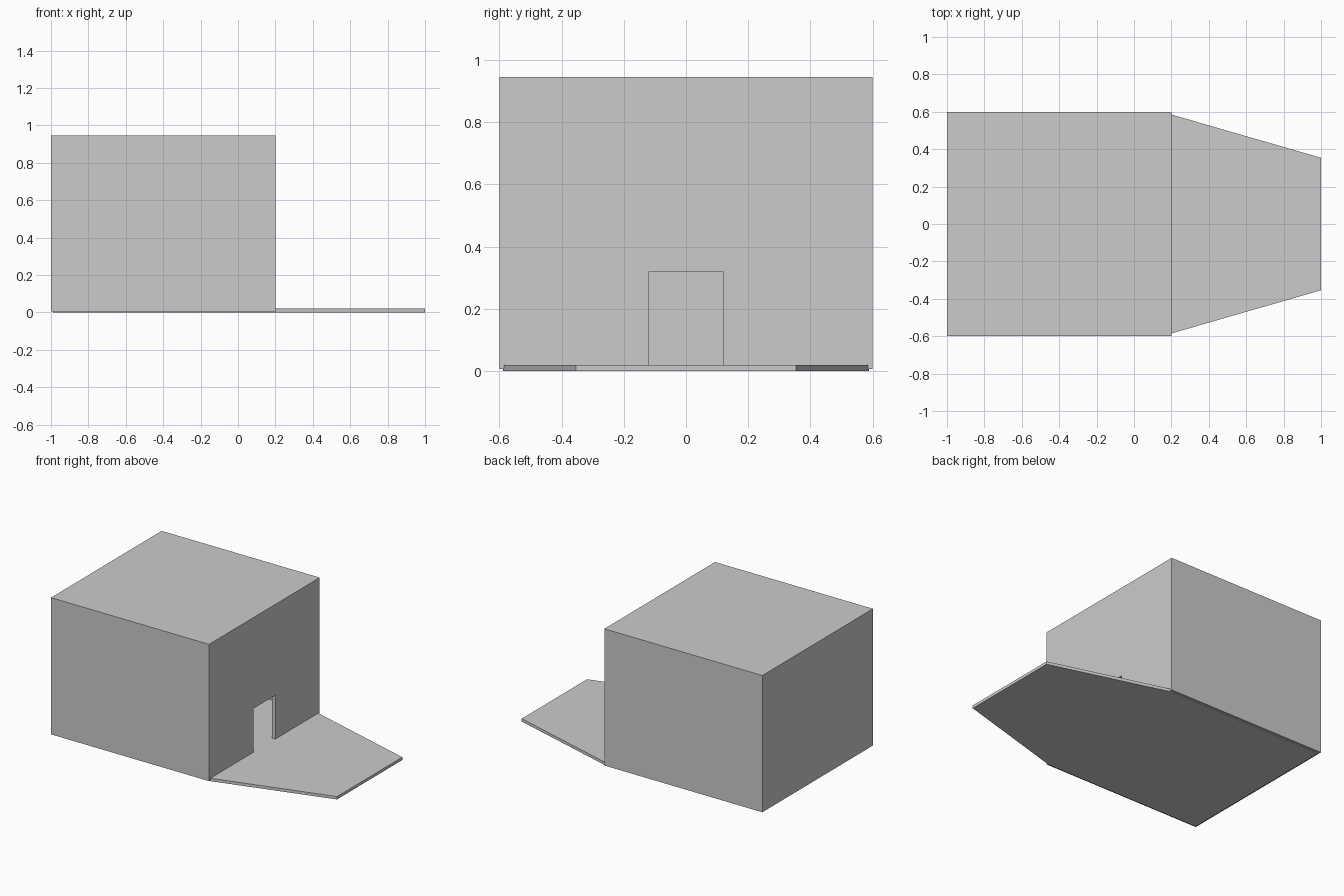
import bpy
import bmesh

cube = bpy.data.objects.get("Cube")
if cube:
    bpy.data.objects.remove(cube, do_unlink=True)

GREY = (0.6, 0.6, 0.6, 1.0)
grey = bpy.data.materials.new("plain grey")
grey.use_nodes = True
grey.diffuse_color = GREY
grey.node_tree.nodes["Principled BSDF"].inputs["Base Color"].default_value = GREY

WALL = 0.024       # wall thickness
FLOOR_TOP = 0.02


def prism(name, outline, z0, z1):
    """Extrude a flat outline from z0 up to z1."""
    bm = bmesh.new()
    face = bm.faces.new([bm.verts.new((x, y, z0)) for x, y in outline])
    top = bmesh.ops.extrude_face_region(bm, geom=[face])
    for v in top["geom"]:
        if isinstance(v, bmesh.types.BMVert):
            v.co.z = z1
    bmesh.ops.recalc_face_normals(bm, faces=bm.faces)
    mesh = bpy.data.meshes.new(name)
    bm.to_mesh(mesh)
    bm.free()
    mesh.materials.append(grey)
    obj = bpy.data.objects.new(name, mesh)
    bpy.context.collection.objects.link(obj)
    return obj


def rectangle(x0, x1, half_y):
    return [(x0, -half_y), (x1, -half_y), (x1, half_y), (x0, half_y)]


def cut(target, cutter):
    cutter.hide_render = True
    cutter.hide_viewport = True
    cutter.display_type = 'WIRE'
    mod = target.modifiers.new(cutter.name, 'BOOLEAN')
    mod.object = cutter
    mod.operation = 'DIFFERENCE'
    mod.solver = 'EXACT'


# Hollow shell: walls and flat roof, open underneath
shell = prism("walls_and_roof", rectangle(-1, 0.2, 0.6), 0.006, 0.945)
room = prism("room_cutter", rectangle(-1 + WALL, 0.2 - WALL, 0.6 - WALL),
             -0.1, 0.945 - WALL)
cut(shell, room)

# Doorway in the end wall
doorway = prism("doorway_cutter", rectangle(0.1, 0.3, 0.119), -0.1, 0.32)
cut(shell, doorway)

# Floor slab, running out through the doorway into a tapering apron
edge = [(-1 + WALL / 2, 0.588), (0.19, 0.588), (1, 0.354)]
outline = [(x, -y) for x, y in edge] + [(x, y) for x, y in reversed(edge)]
prism("floor_and_apron", outline, 0, FLOOR_TOP)
